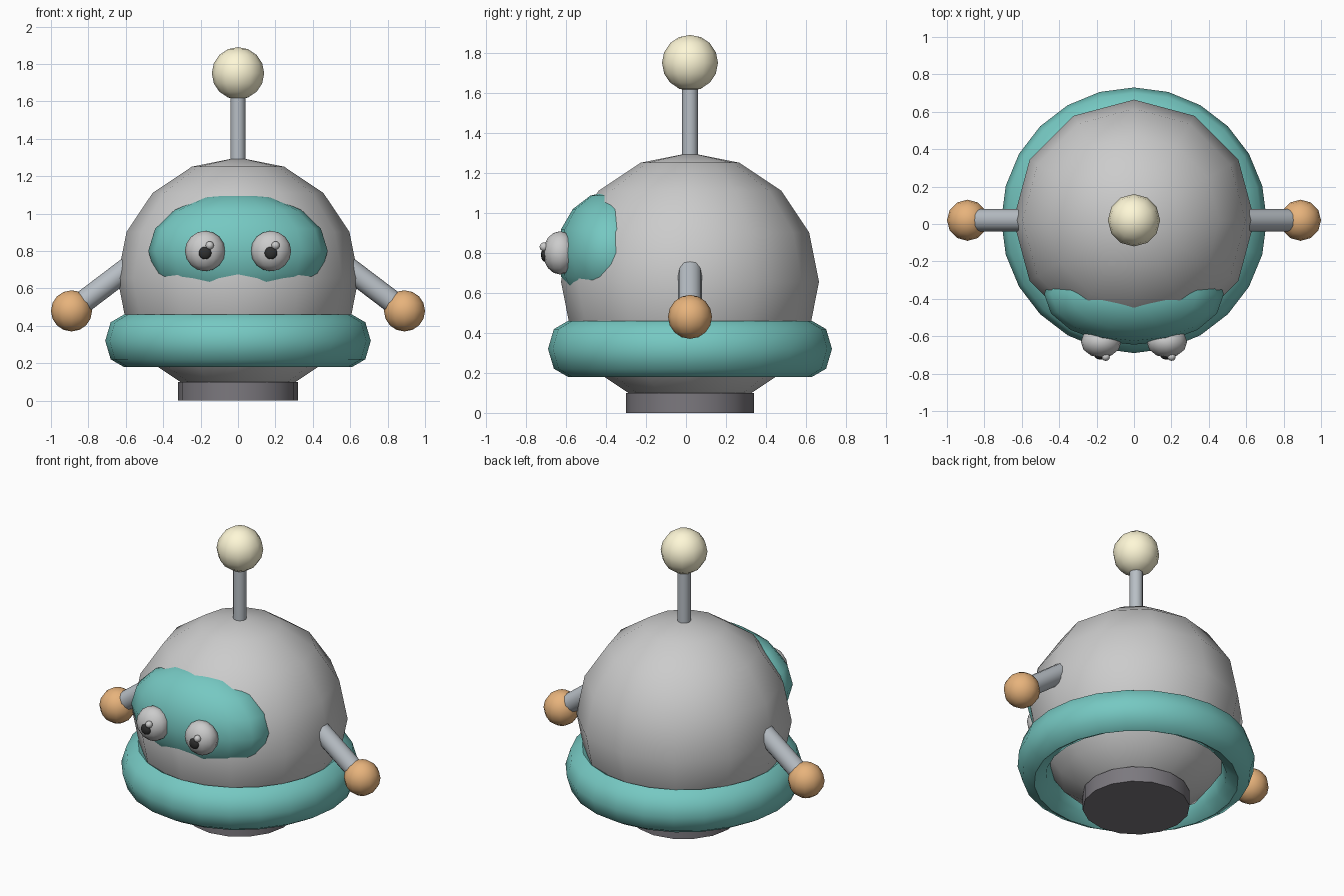
import bpy, math
from mathutils import Vector

if "Cube" in bpy.data.objects:
    bpy.data.objects.remove(bpy.data.objects["Cube"])

def material(name, rgb):
    m = bpy.data.materials.new(name)
    m.diffuse_color = (*rgb, 1)
    m.use_nodes = True
    m.node_tree.nodes["Principled BSDF"].inputs["Base Color"].default_value = m.diffuse_color
    return m

TEAL = material("teal", (0.18, 0.58, 0.54))
STEEL = material("steel", (0.48, 0.52, 0.56))
COPPER = material("copper", (0.80, 0.45, 0.20))
GLOW = material("glow", (1.0, 0.94, 0.68))
DARK = material("dark", (0.20, 0.19, 0.21))
BLACK = material("black", (0.03, 0.03, 0.03))
CY = 0.02   # depth of the body axis

def finish(name, mat=None, angle=60):
    ob = bpy.context.object
    ob.name = name
    if mat:
        ob.data.materials.append(mat)
    bpy.ops.object.transform_apply(location=False, rotation=True, scale=True)
    bpy.ops.object.shade_smooth_by_angle(angle=math.radians(angle))
    return ob

def ball(name, loc, radii, mat=None, seg=12, rings=8):
    bpy.ops.mesh.primitive_uv_sphere_add(segments=seg, ring_count=rings, radius=1, location=loc)
    bpy.context.object.scale = radii if isinstance(radii, tuple) else (radii,) * 3
    return finish(name, mat)

def rod(name, a, b, r, mat, seg=12):
    a, b = Vector(a), Vector(b)
    bpy.ops.mesh.primitive_cylinder_add(vertices=seg, radius=r, depth=(b - a).length, location=(a + b) / 2)
    bpy.context.object.rotation_euler = (b - a).to_track_quat('Z', 'Y').to_euler()
    return finish(name, mat)

# Body, base and bumper ring
ball("body", (0, CY, 0.655), 0.645)
rod("base", (0, CY, 0), (0, CY, 0.10), 0.32, DARK, 16)
bpy.ops.mesh.primitive_torus_add(major_segments=24, minor_segments=8, major_radius=0.61,
                                 minor_radius=0.10, location=(0, CY, 0.32))
bpy.context.object.scale.z = 1.4
finish("bumper_ring", TEAL)

# Antenna
rod("antenna_stem", (0, CY, 1.26), (0, CY, 1.66), 0.04, STEEL)
ball("antenna_bulb", (0, CY, 1.75), 0.14, GLOW)

# Face panel sunk into the body
ball("face_panel", (0, -0.375, 0.80), (0.48, 0.27, 0.31), TEAL, 16, 8)

for side, s in (("left", -1), ("right", 1)):
    # Eyes; both highlights sit to the same side
    x = s * 0.176
    ball(side + "_eye", (x, -0.63, 0.80), (0.108, 0.085, 0.108))
    ball(side + "_pupil", (x, -0.707, 0.79), (0.034, 0.018, 0.034), BLACK)
    ball(side + "_highlight", (x + 0.025, -0.71, 0.83), 0.022)
    # Arms and hands
    rod(side + "_arm", (s * 0.56, CY, 0.73), (s * 0.87, CY, 0.495), 0.06, STEEL)
    ball(side + "_hand", (s * 0.89, CY, 0.48), 0.11, COPPER)
